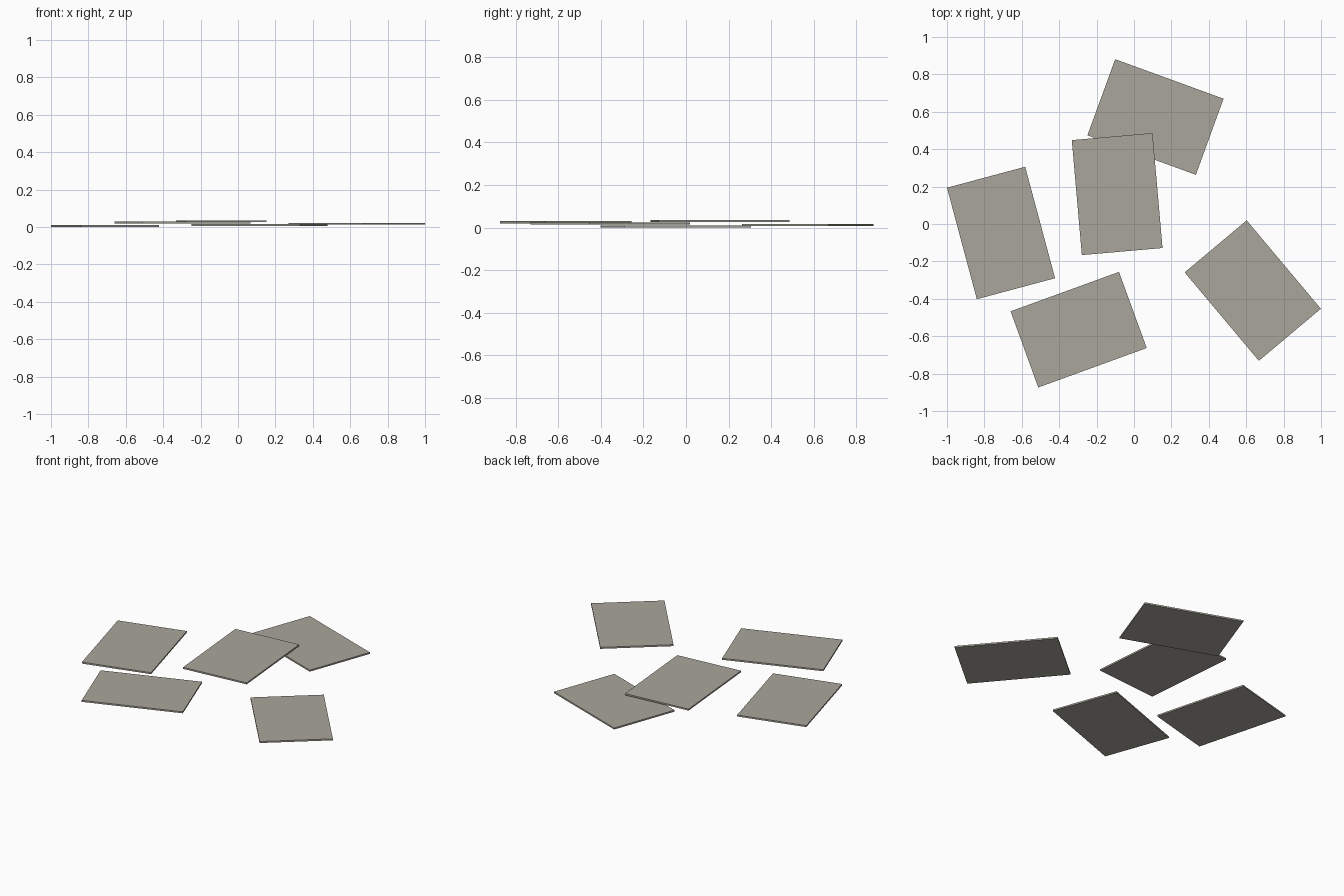
import bpy
from math import radians

cube = bpy.data.objects.get("Cube")
if cube:
    bpy.data.objects.remove(cube, do_unlink=True)

WIDTH, LENGTH, THICK, STEP = 0.433, 0.617, 0.01, 0.0065

# One warm grey for every sheet
paper = bpy.data.materials.new("warm_grey_paper")
paper.use_nodes = True
colour = (0.40, 0.38, 0.33, 1)
paper.diffuse_color = colour
bsdf = paper.node_tree.nodes["Principled BSDF"]
bsdf.inputs["Base Color"].default_value = colour
bsdf.inputs["Roughness"].default_value = 0.9


def add_sheet(name, x, y, turn, level):
    """Thin rectangular sheet, raised by its level in the scattered pile."""
    bpy.ops.mesh.primitive_cube_add(
        size=1, location=(x, y, THICK / 2 + level * STEP),
        rotation=(0, 0, radians(turn)))
    sheet = bpy.context.object
    sheet.name = name
    sheet.scale = (WIDTH, LENGTH, THICK)
    bpy.ops.object.transform_apply(location=False, rotation=False, scale=True)
    sheet.data.materials.append(paper)


# Sheets from the lowest to the highest
sheets = [
    ("paper_sheet_right", -0.711, -0.048, 15),
    ("paper_sheet_back", 0.115, 0.572, 70),
    ("paper_sheet_left", 0.635, -0.356, 40),
    ("paper_sheet_front", -0.296, -0.565, -70),
    ("paper_sheet_centre", -0.09, 0.16, 5),
]
for level, (name, x, y, turn) in enumerate(sheets):
    add_sheet(name, x, y, turn, level)
